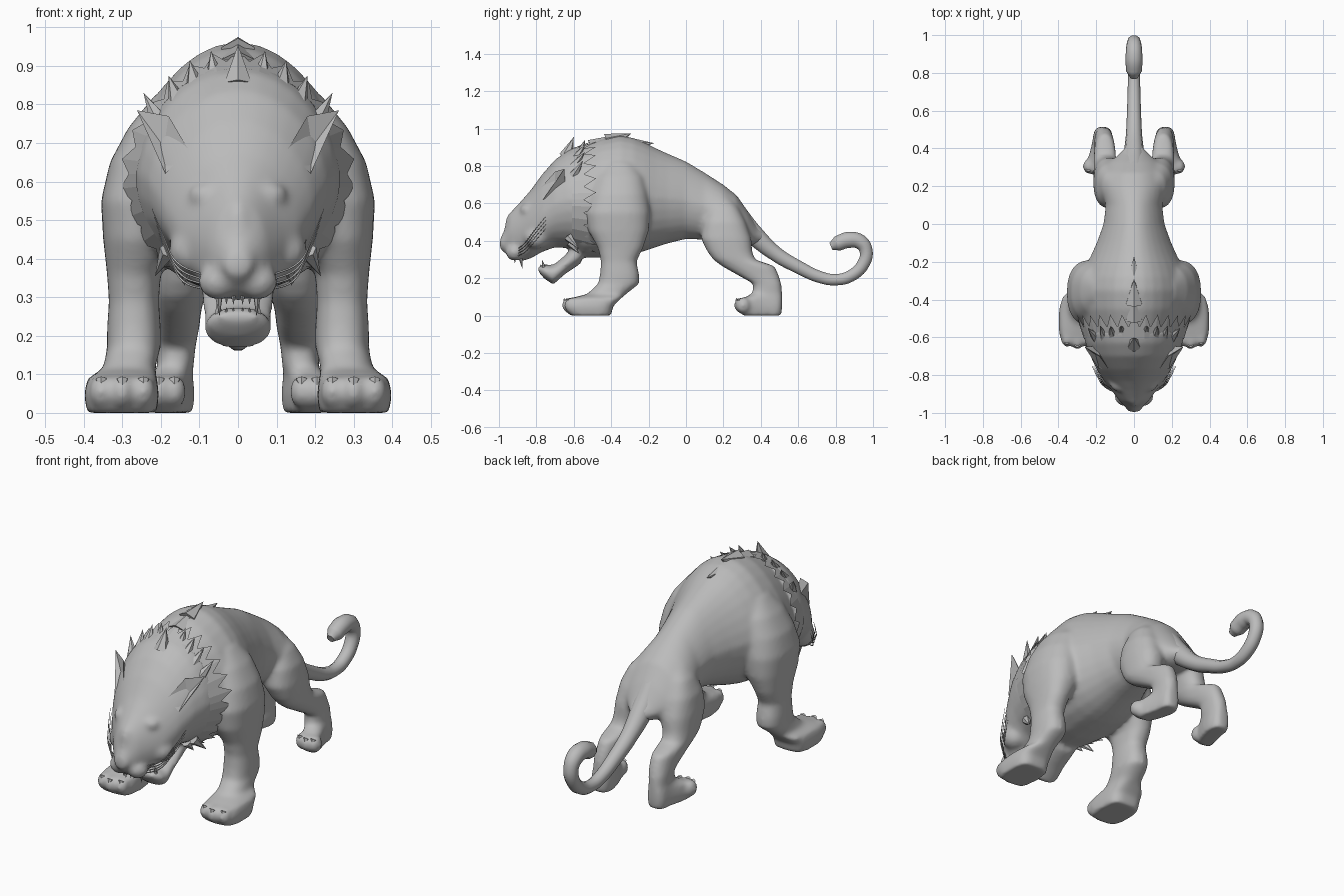
import bpy, bmesh, math
from mathutils import Vector, Matrix

if "Cube" in bpy.data.objects:
    bpy.data.objects.remove(bpy.data.objects["Cube"])

grey = bpy.data.materials.new("grey")
grey.diffuse_color = (0.5, 0.5, 0.5, 1)
grey.use_nodes = True
grey.node_tree.nodes["Principled BSDF"].inputs["Base Color"].default_value = grey.diffuse_color


def add_object(name, bm, smooth=True):
    bmesh.ops.recalc_face_normals(bm, faces=bm.faces)
    me = bpy.data.meshes.new(name)
    bm.to_mesh(me)
    bm.free()
    me.materials.append(grey)
    for p in me.polygons:
        p.use_smooth = smooth
    ob = bpy.data.objects.new(name, me)
    bpy.context.collection.objects.link(ob)
    return ob


def loft(bm, rows, place, power, taper=0, n=28):
    """Skin rounded sections; a row is (t, a0, a1, b0, b1)."""
    rings = []
    for t, a0, a1, b0, b1 in rows:
        ring = []
        for i in range(n):
            c, s = (f(2 * math.pi * i / n) for f in (math.cos, math.sin))
            c = math.copysign(abs(c) ** (2 / power(t)), c)
            s = math.copysign(abs(s) ** (2 / power(t)), s)
            c *= 1 - taper * max(0, s)
            a = (a0 + a1) / 2 + c * (a1 - a0) / 2
            b = (b0 + b1) / 2 + s * (b1 - b0) / 2
            ring.append(bm.verts.new(place(t, a, b)))
        rings.append(ring)
    for r, q in zip(rings, rings[1:]):
        for i in range(n):
            j = (i + 1) % n
            bm.faces.new((r[i], r[j], q[j], q[i]))
    bm.faces.new(rings[0])
    bm.faces.new(rings[-1])


def loft_y(bm, rows, taper=0):
    # rows of (y, half width, bottom, top); taper narrows the upper half
    loft(bm, [(y, -w, w, z0, z1) for y, w, z0, z1 in rows],
         lambda t, a, b: (a, t, b), lambda t: 2.1, taper)


def blob(bm, c, r):
    m = Matrix.Translation(c) @ Matrix.Diagonal((*r, 1))
    bmesh.ops.create_uvsphere(bm, u_segments=16, v_segments=10, radius=1, matrix=m)


def spike(bm, base, tip, r, sides=6):
    base, tip = Vector(base), Vector(tip)
    d = tip - base
    m = Matrix.Translation((base + tip) / 2) @ d.to_track_quat('Z', 'Y').to_matrix().to_4x4()
    bmesh.ops.create_cone(bm, cap_ends=True, segments=sides, radius1=r, radius2=0,
                          depth=d.length, matrix=m)


def tube(name, paths, depth):
    # each path is a list of (x, y, z, radius factor)
    cu = bpy.data.curves.new(name, 'CURVE')
    cu.dimensions = '3D'
    cu.bevel_depth, cu.bevel_resolution, cu.use_fill_caps = depth, 3, True
    for pts in paths:
        sp = cu.splines.new('BEZIER')
        sp.bezier_points.add(len(pts) - 1)
        sp.resolution_u = 5
        for bp, p in zip(sp.bezier_points, pts):
            bp.co, bp.radius = p[:3], p[3]
            bp.handle_left_type = bp.handle_right_type = 'AUTO'
    cu.materials.append(grey)
    ob = bpy.data.objects.new(name, cu)
    bpy.context.collection.objects.link(ob)
    bpy.ops.object.select_all(action='DESELECT')
    ob.select_set(True)
    bpy.context.view_layer.objects.active = ob
    bpy.ops.object.convert(target='MESH')
    bpy.ops.object.shade_smooth()


# torso, head, jaw and legs are blended into one skin
bm = bmesh.new()
loft_y(bm, [(-.62, .21, .36, .87), (-.55, .26, .31, .905), (-.45, .29, .31, .945),
            (-.35, .295, .32, .963), (-.28, .28, .33, .95), (-.22, .255, .345, .925),
            (-.16, .225, .365, .895), (-.1, .198, .385, .868),
            (0, .162, .41, .825), (.1, .15, .405, .765), (.2, .175, .38, .70),
            (.27, .165, .37, .645), (.33, .125, .37, .56), (.38, .07, .38, .48),
            (.42, .04, .39, .45)], .25)
loft_y(bm, [(-.995, .03, .355, .41), (-.97, .045, .335, .46), (-.94, .075, .31, .55),
            (-.88, .12, .29, .615), (-.83, .16, .305, .672), (-.77, .198, .34, .755),
            (-.70, .232, .365, .835), (-.63, .258, .36, .885), (-.57, .272, .34, .907)], .13)
loft_y(bm, [(-.79, .05, .235, .265), (-.76, .08, .2, .275), (-.71, .09, .165, .27),
            (-.65, .09, .22, .32), (-.56, .1, .28, .42)])
blob(bm, (0, -.925, .47), (.04, .045, .09))
blob(bm, (0, -.968, .385), (.046, .03, .04))
FRONT_LEG = [(0, -.62, -.40, .21, .392), (.05, -.645, -.39, .205, .4),
             (.09, -.63, -.35, .21, .39), (.115, -.53, -.32, .215, .35),
             (.17, -.47, -.25, .20, .34), (.22, -.46, -.25, .20, .34),
             (.29, -.455, -.265, .205, .335), (.36, -.47, -.23, .20, .34),
             (.45, -.52, -.20, .15, .35), (.55, -.54, -.19, .10, .356),
             (.65, -.52, -.20, .05, .333), (.74, -.49, -.22, .05, .285),
             (.82, -.44, -.27, .03, .22)]
HIND_LEG = [(0, .305, .51, .115, .215), (.05, .28, .515, .11, .22),
            (.09, .30, .515, .115, .215), (.12, .355, .515, .115, .21),
            (.17, .36, .51, .11, .21), (.22, .27, .495, .10, .21),
            (.265, .19, .475, .095, .213), (.30, .145, .37, .085, .215),
            (.34, .115, .355, .07, .215), (.41, .08, .35, .04, .215),
            (.5, .09, .32, .03, .203), (.58, .12, .28, .02, .168), (.64, .15, .23, .02, .11)]


def splay(y, z):
    # hind feet turn outwards
    return max(0, .43 - y) * .3 if z < .11 and y > 0 else 0


for s in (1, -1):
    for rows in (FRONT_LEG, HIND_LEG):
        loft(bm, rows, lambda t, a, b: (s * (b + splay(a, t)), a, t),
             lambda t: 3.5 if t < .1 else 2.4)
    for x, y in ((.245, -.612), (.30, -.625), (.355, -.612), (.165, .305), (.205, .295), (.24, .305)):
        blob(bm, (s * x, y, .055), (.032, .04, .044))          # toes
    blob(bm, (s * .075, -.845, .565), (.055, .045, .035))      # brow
    blob(bm, (s * .05, -.915, .34), (.054, .05, .048))         # muzzle
    blob(bm, (s * .115, -.80, .42), (.065, .07, .065))         # cheek
body = add_object("body", bm)
m = body.modifiers.new("blend", 'REMESH')
m.mode, m.voxel_size, m.use_smooth_shade = 'VOXEL', .01, True
m = body.modifiers.new("soften", 'SMOOTH')
m.factor, m.iterations = .5, 16

# tail
tube("tail", [[(0, y, z, r) for y, z, r in (
    (.26, .54, 2.0), (.36, .435, 1.6), (.48, .33, 1.2), (.6, .26, 1.05), (.72, .205, .95),
    (.8, .192, .9), (.88, .212, .95), (.95, .28, 1), (.962, .35, 1.05), (.93, .395, 1.2),
    (.87, .405, 1.3), (.81, .385, 1.2), (.775, .37, .6))]], .035)

# whiskers
tube("whiskers", [[(s * .085, -.9, .32 + k, 1), (s * (.14 + k / 2), -.86, .34 + 1.4 * k, 1),
                   (s * (.175 + k / 2), -.81, .395 + 1.7 * k, .8),
                   (s * (.205 + k / 2), -.75, .465 + 1.8 * k, .3)]
                  for s in (1, -1) for k in (0, .012, .024, .036)], .0025)

# neck ruff: a zigzag band sweeping back over the shoulders
bm = bmesh.new()
n = 52
bands = []
for y, tip_y, f in ((-.61, -.61, .96), (-.545, -.48, 1.03)):
    ring = []
    for i in range(n):
        a = 2 * math.pi * i / n
        odd = i % 2
        k = f * (1.09 if odd and tip_y > y else 1)
        w = .275 * k * (1 - .14 * max(0, math.sin(a)))
        ring.append(bm.verts.new((w * math.cos(a), tip_y if odd else y,
                                  .62 + .285 * k * math.sin(a))))
    bands.append(ring)
for i in range(n):
    j = (i + 1) % n
    if math.sin(2 * math.pi * (i + .5) / n) > -.9:
        bm.faces.new((bands[0][i], bands[0][j], bands[1][j], bands[1][i]))
add_object("neck_ruff", bm, False)

# mane tufts along the spine and standing on the nape
bm = bmesh.new()
spike(bm, (0, -.50, .895), (0, -.38, .965), .05)
spike(bm, (0, -.42, .925), (0, -.29, .975), .05)
spike(bm, (0, -.31, .915), (0, -.17, .922), .04)
spike(bm, (0, -.64, .85), (0, -.60, .955), .04)
for s in (1, -1):
    for base, tip in (((.06, -.57, .86), (.07, -.54, .94)),
                      ((.11, -.59, .84), (.125, -.54, .915)),
                      ((.155, -.60, .80), (.18, -.54, .875)),
                      ((.20, -.60, .75), (.245, -.55, .83))):
        spike(bm, (s * base[0], *base[1:]), (s * tip[0], *tip[1:]), .028)
add_object("mane_tufts", bm, False)

# ears: cupped blades
bm = bmesh.new()
for s in (1, -1):
    a, b, d, t, c, i = (bm.verts.new((s * x, y, z)) for x, y, z in (
        (.13, -.775, .685), (.188, -.765, .62), (.18, -.70, .77), (.262, -.65, .785),
        (.19, -.645, .67), (.192, -.70, .69)))
    for f in ((a, b, i), (a, i, d), (d, i, t), (b, t, i), (a, d, c), (d, t, c), (b, c, t), (a, c, b)):
        bm.faces.new(f)
add_object("ears", bm, False)

# teeth, claws and cheek tufts
teeth, claws, tufts = bmesh.new(), bmesh.new(), bmesh.new()
for s in (1, -1):
    spike(teeth, (s * .05, -.885, .315), (s * .048, -.875, .25), .013)
    spike(teeth, (s * .05, -.76, .255), (s * .052, -.77, .30), .011)
    for x in (.012, .03):
        spike(teeth, (s * x, -.915, .31), (s * x, -.915, .28), .008)
        spike(teeth, (s * x, -.775, .25), (s * x, -.78, .275), .008)
    for x, y in ((.245, -.625), (.30, -.64), (.355, -.625), (.165, .29), (.205, .28), (.24, .29)):
        spike(claws, (s * x, y, .085), (s * x, y - .018, .06), .016)
    spike(tufts, (s * .18, -.63, .42), (s * .215, -.57, .355), .025)
    spike(tufts, (s * .13, -.62, .39), (s * .14, -.57, .33), .025)
add_object("teeth", teeth, False)
add_object("claws", claws, False)
add_object("cheek_tufts", tufts, False)
